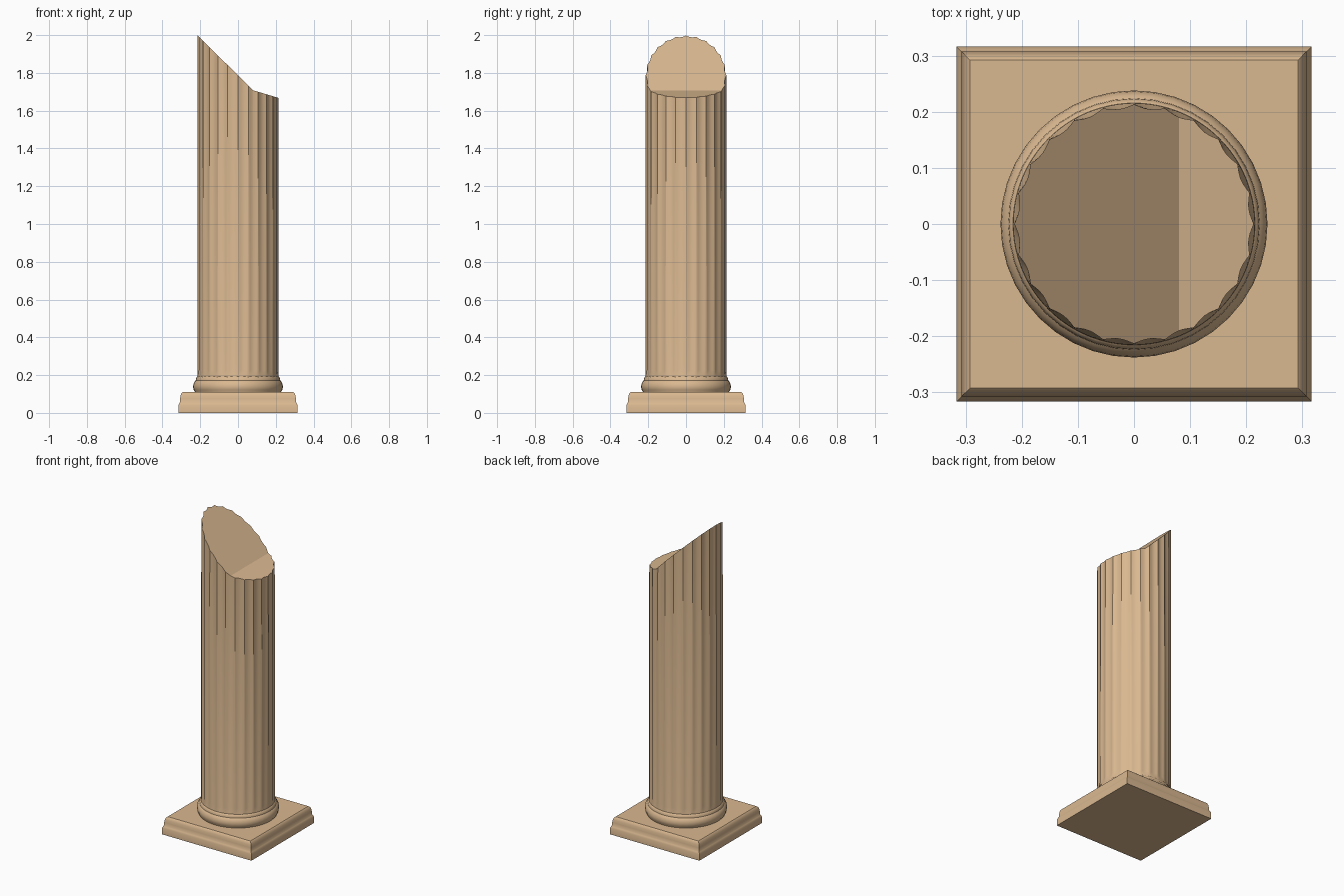
import bpy, bmesh, math

if "Cube" in bpy.data.objects:
    bpy.data.objects.remove(bpy.data.objects["Cube"])

stone = bpy.data.materials.new("sandstone")
stone.diffuse_color = (0.70, 0.48, 0.28, 1)
stone.use_nodes = True
stone.node_tree.nodes["Principled BSDF"].inputs["Base Color"].default_value = stone.diffuse_color


def loft(name, rings, smooth=True):
    """Skin a stack of equal-sized point rings and cap both ends."""
    bm = bmesh.new()
    loops = [[bm.verts.new(p) for p in ring] for ring in rings]
    n = len(loops[0])
    for a, b in zip(loops, loops[1:]):
        for i in range(n):
            j = (i + 1) % n
            bm.faces.new((a[i], a[j], b[j], b[i]))
    bm.faces.new(loops[0][::-1])
    bm.faces.new(loops[-1])
    mesh = bpy.data.meshes.new(name)
    bm.to_mesh(mesh)
    bm.free()
    obj = bpy.data.objects.new(name, mesh)
    bpy.context.collection.objects.link(obj)
    mesh.materials.append(stone)
    if smooth:
        bpy.ops.object.select_all(action='DESELECT')
        obj.select_set(True)
        bpy.context.view_layer.objects.active = obj
        bpy.ops.object.shade_smooth_by_angle(angle=math.radians(35))
    return obj


def square(h, z):
    return [(-h, -h, z), (h, -h, z), (h, h, z), (-h, h, z)]


def circle(r, z, n=40):
    return [(r * math.cos(2 * math.pi * i / n), r * math.sin(2 * math.pi * i / n), z)
            for i in range(n)]


FLUTES, STEPS = 24, 6


def fluted(r, depth, z):
    pts = []
    for i in range(FLUTES * STEPS):
        a = 2 * math.pi * i / (FLUTES * STEPS)
        t = (i % STEPS) / STEPS
        rr = r - depth * math.sin(math.pi * t)
        pts.append((rr * math.cos(a), rr * math.sin(a), z))
    return pts


# Square moulded plinth
loft("plinth", [square(h, z) for h, z in (
    (0.316, 0), (0.316, 0.04), (0.311, 0.05), (0.308, 0.055), (0.307, 0.075),
    (0.304, 0.092), (0.300, 0.103), (0.292, 0.11))])

# Round base moulding
loft("base_ring", [circle(r, z) for r, z in (
    (0.228, 0.105), (0.229, 0.113), (0.235, 0.122), (0.238, 0.138), (0.236, 0.152),
    (0.230, 0.165), (0.224, 0.171), (0.223, 0.181), (0.218, 0.190), (0.210, 0.195))])

# Fluted shaft, plain at the foot
shaft = loft("shaft", [fluted(0.217, 0, 0.17), fluted(0.215, 0, 0.2),
                       fluted(0.215, 0.007, 0.225), fluted(0.213, 0.007, 2.1)])

# Broken top: a steep break and a shallow break
profile = [(-0.4, 2.182), (0.08, 1.708), (0.4, 1.612), (0.4, 2.5), (-0.4, 2.5)]
cutter = loft("break_cutter", [[(x, y, z) for x, z in profile] for y in (0.4, -0.4)], False)
cutter.hide_render = True
cutter.hide_viewport = True

cut = shaft.modifiers.new("break", 'BOOLEAN')
cut.operation = 'DIFFERENCE'
cut.solver = 'EXACT'
cut.object = cutter
# Cut before the smoothing so the broken rim stays sharp
bpy.context.view_layer.objects.active = shaft
bpy.ops.object.modifier_apply(modifier="break")
bpy.data.objects.remove(cutter)
bpy.ops.object.shade_smooth_by_angle(angle=math.radians(25))
